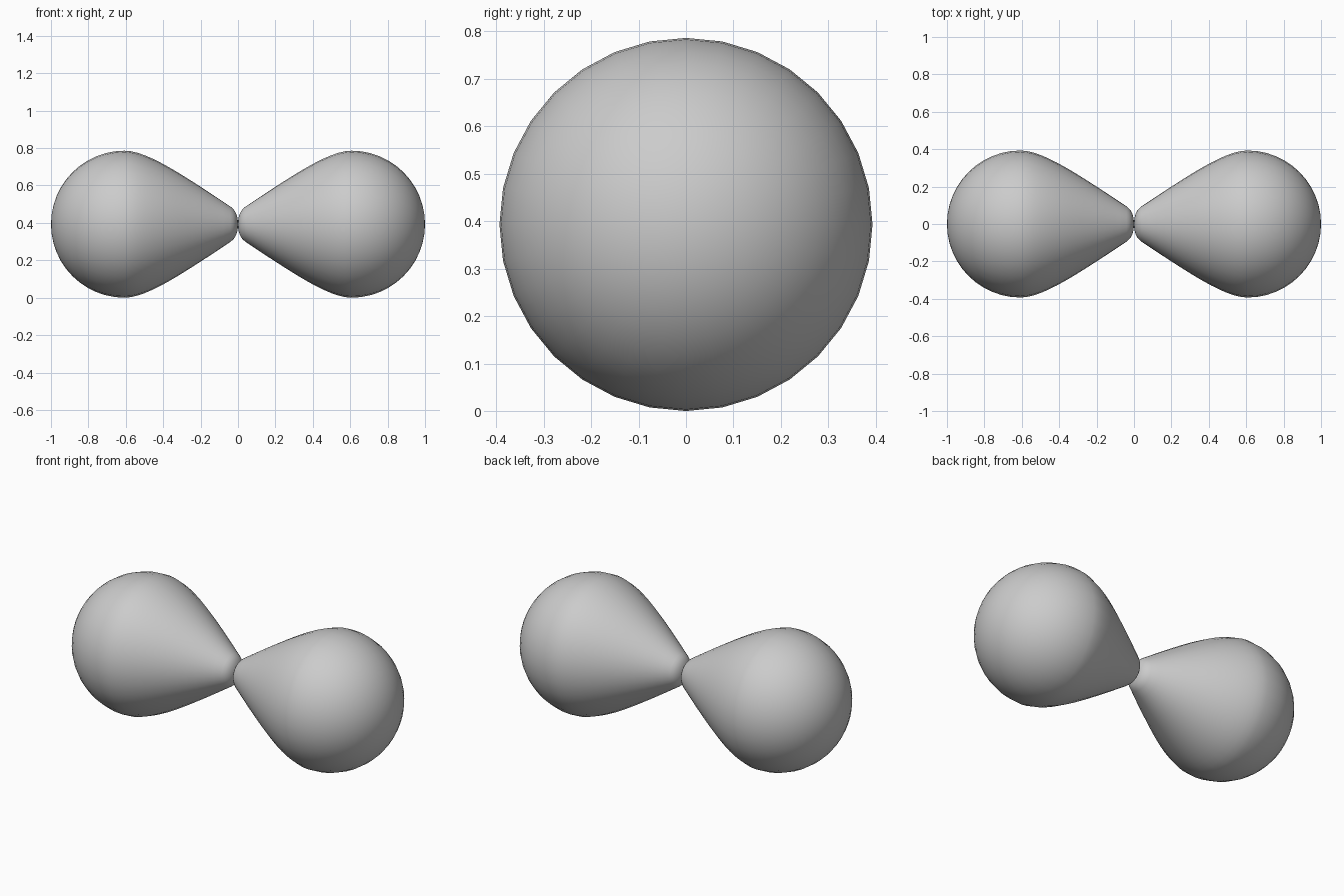
import bpy
import bmesh
import math
from mathutils import Vector, Matrix
from mathutils.geometry import interpolate_bezier

cube = bpy.data.objects.get("Cube")
if cube:
    bpy.data.objects.remove(cube, do_unlink=True)

RADIUS = 0.393
BULB_X = 1 - RADIUS
SIDES = 32

grey = bpy.data.materials.new("plain grey")
grey.use_nodes = True
grey.diffuse_color = (0.6, 0.6, 0.6, 1)
grey.node_tree.nodes["Principled BSDF"].inputs["Base Color"].default_value = (0.6, 0.6, 0.6, 1)


def bezier(a, b, c, d, count):
    pts = [Vector((x, 0, r)) for x, r in (a, b, c, d)]
    return [(p.x, p.z) for p in interpolate_bezier(*pts, count)]


def lobe_profile():
    # Rounded tip, straight flank, shoulder, then a round outer end
    tip = bezier((0, 0), (0, 0.04), (0.01, 0.074), (0.04, 0.094), 7)
    flank = bezier((0.04, 0.094), (0.09, 0.127), (0.15, 0.168), (0.2, 0.2), 5)
    shoulder = bezier((0.2, 0.2), (0.34, 0.29), (0.5, RADIUS), (BULB_X, RADIUS), 11)
    steps = 12
    bulb = [(BULB_X + RADIUS * math.sin(a), RADIUS * math.cos(a))
            for a in (math.pi / 2 * i / steps for i in range(1, steps))]
    return tip + flank[1:] + shoulder[1:] + bulb + [(1, 0)]


def make_lobe(name, turn):
    bm = bmesh.new()
    verts = [bm.verts.new((x, 0, r)) for x, r in lobe_profile()]
    edges = [bm.edges.new(pair) for pair in zip(verts, verts[1:])]
    bmesh.ops.spin(bm, geom=verts + edges, cent=(0, 0, 0), axis=(1, 0, 0),
                   angle=math.tau, steps=SIDES, use_merge=True)
    bmesh.ops.remove_doubles(bm, verts=bm.verts[:], dist=0.0005)
    bmesh.ops.recalc_face_normals(bm, faces=bm.faces[:])
    bmesh.ops.transform(bm, matrix=Matrix.Rotation(turn, 4, "Z"), verts=bm.verts[:])
    for face in bm.faces:
        face.smooth = True
    mesh = bpy.data.meshes.new(name)
    bm.to_mesh(mesh)
    bm.free()
    mesh.materials.append(grey)
    obj = bpy.data.objects.new(name, mesh)
    obj.location.z = RADIUS
    bpy.context.collection.objects.link(obj)


# Two teardrop lobes meeting tip to tip
make_lobe("left_lobe", 0)
make_lobe("right_lobe", math.pi)
